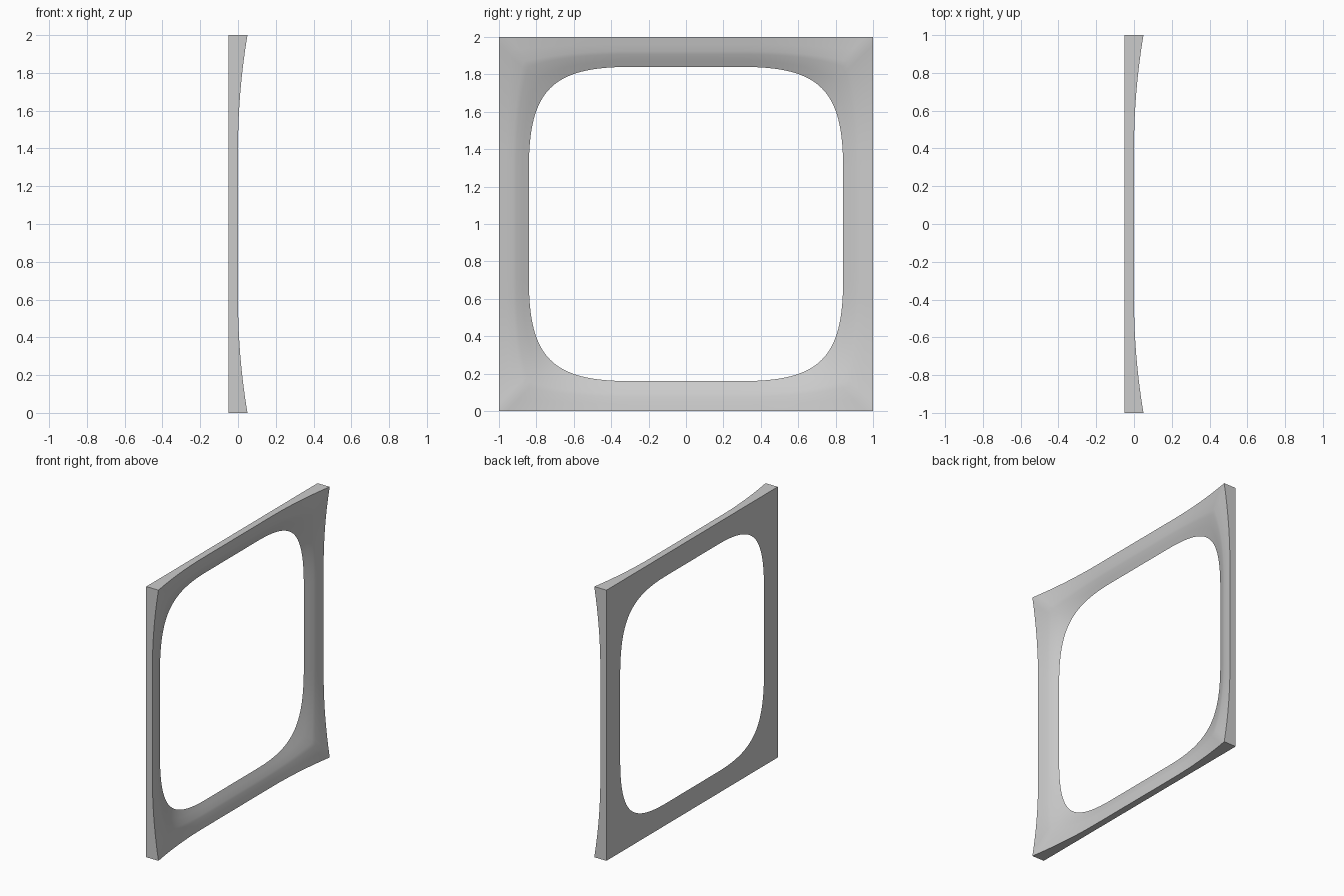
import bpy, bmesh, math

cube = bpy.data.objects.get("Cube")
if cube:
    bpy.data.objects.remove(cube)

BACK = -0.05      # flat rear plane
STRAIGHT = 0.3    # half length of the straight part of the opening
INNER = 0.84      # half width of the opening
STEPS = 16
# cross-section: (fraction from outer edge to opening, fraction of thickness)
SECTION = [(0, 1), (0.25, 0.87), (0.48, 0.74), (0.58, 0.64), (0.8, 0.31), (1, 0)]


def outer_height(a):
    """Front surface lifts towards the corners."""
    return 0.05 * max(0, (abs(a) - 0.4) / 0.6) ** 2


def opening_point(t):
    """Rounded corner of the opening; t = 0.5 lies on the diagonal."""
    r = INNER - STRAIGHT
    k = 0.77
    def blend(u):
        return STRAIGHT + r * (3 * (1 - u) ** 2 * u * k + 3 * (1 - u) * u * u + u ** 3)
    return blend(t), blend(1 - t)


def side_profile():
    """Pairs of (outer position, opening point) along one side, corner to corner."""
    half = [(0.15, (0.15, INNER))]
    for i in range(STEPS + 1):
        f = i / STEPS
        half.append((STRAIGHT + (1 - STRAIGHT) * f, opening_point(f / 2)))
    left = [(-a, (-p[0], p[1])) for a, p in reversed(half)]
    return left + [(0, (0, INNER))] + half[:-1]


# Frame rings: front surface, then the flat back and outer wall
bm = bmesh.new()
columns = []
for quarter in range(4):
    c, s = round(math.cos(quarter * math.pi / 2)), round(math.sin(quarter * math.pi / 2))
    for a, (p, q) in side_profile():
        column = []
        thick = outer_height(a) - BACK
        points = [(f, BACK + thick * g) for f, g in SECTION] + [(0, BACK)]
        for f, x in points:
            y, z = a + (p - a) * f, 1 + (q - 1) * f
            # turning clockwise keeps each side running into the next
            column.append(bm.verts.new((x, y * c + z * s, 1 - y * s + z * c)))
        columns.append(column)

for i, col in enumerate(columns):
    nxt = columns[(i + 1) % len(columns)]
    for j in range(len(col)):
        k = (j + 1) % len(col)
        bm.faces.new((col[j], col[k], nxt[k], nxt[j]))
bmesh.ops.recalc_face_normals(bm, faces=bm.faces)

mesh = bpy.data.meshes.new("window_frame")
bm.to_mesh(mesh)
bm.free()
frame = bpy.data.objects.new("window_frame", mesh)
bpy.context.collection.objects.link(frame)

# Plain grey finish
grey = bpy.data.materials.new("plain_grey")
grey.use_nodes = True
colour = (0.6, 0.6, 0.6, 1)
grey.diffuse_color = colour
grey.node_tree.nodes["Principled BSDF"].inputs["Base Color"].default_value = colour
mesh.materials.append(grey)

bpy.context.view_layer.objects.active = frame
frame.select_set(True)
bpy.ops.object.shade_smooth_by_angle(angle=math.radians(30))
